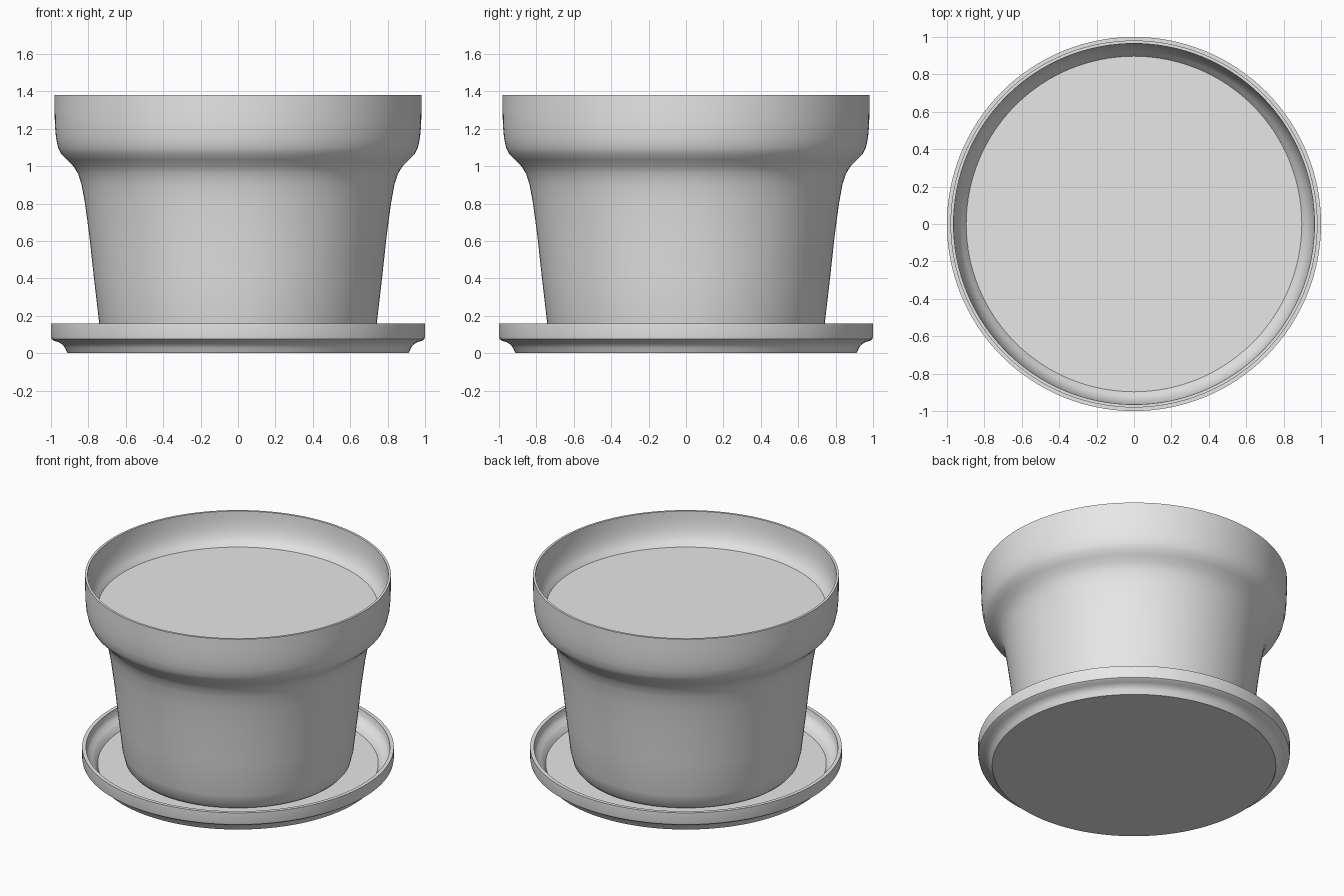
import bpy
import bmesh
from math import radians, tau

STEPS = 128

cube = bpy.data.objects.get("Cube")
if cube:
    bpy.data.objects.remove(cube, do_unlink=True)


def make_material(name, color):
    mat = bpy.data.materials.new(name)
    mat.use_nodes = True
    mat.diffuse_color = color
    mat.node_tree.nodes["Principled BSDF"].inputs["Base Color"].default_value = color
    return mat


def lathe(name, profile, mat):
    """Spin a (radius, height) profile around the z axis."""
    bm = bmesh.new()
    verts = [bm.verts.new((r, 0, z)) for r, z in profile]
    edges = [bm.edges.new(pair) for pair in zip(verts, verts[1:])]
    bmesh.ops.spin(bm, geom=verts + edges, cent=(0, 0, 0), axis=(0, 0, 1),
                   angle=tau, steps=STEPS)
    bmesh.ops.remove_doubles(bm, verts=bm.verts[:], dist=0.0005)
    bmesh.ops.recalc_face_normals(bm, faces=bm.faces[:])
    mesh = bpy.data.meshes.new(name)
    bm.to_mesh(mesh)
    bm.free()
    mesh.materials.append(mat)
    obj = bpy.data.objects.new(name, mesh)
    bpy.context.collection.objects.link(obj)
    bpy.ops.object.select_all(action="DESELECT")
    obj.select_set(True)
    bpy.context.view_layer.objects.active = obj
    bpy.ops.object.shade_smooth_by_angle(angle=radians(40))
    return obj


grey = make_material("plain grey", (0.8, 0.8, 0.8, 1))

# Saucer: flat base, flared foot, upright rim and shallow dish
saucer = [(0, 0), (0.91, 0), (0.918, 0.012), (0.925, 0.03), (0.94, 0.047),
          (0.96, 0.06), (0.985, 0.067), (0.997, 0.076), (1, 0.09), (1, 0.16),
          (0.975, 0.16), (0.97, 0.125), (0.958, 0.103), (0.935, 0.088),
          (0.915, 0.07), (0.9, 0.045), (0, 0.045)]
lathe("saucer", saucer, grey)

# Pot: rounded foot, tapered body, swelling collar, thin hollow wall
pot = [(0, 0.045), (0.66, 0.045), (0.7, 0.055), (0.722, 0.08), (0.742, 0.16),
       (0.77, 0.4), (0.795, 0.63), (0.818, 0.8), (0.836, 0.9), (0.855, 0.96),
       (0.88, 1.0), (0.915, 1.035), (0.945, 1.065), (0.962, 1.1),
       (0.973, 1.15), (0.979, 1.22), (0.981, 1.3), (0.981, 1.38),
       (0.965, 1.38), (0.963, 1.33), (0.956, 1.27), (0.942, 1.22),
       (0.92, 1.18), (0.895, 1.155), (0.85, 1.06), (0.8, 0.9), (0.7, 0.1),
       (0, 0.1)]
lathe("pot", pot, grey)

# Flat fill inside the collar
lathe("soil_surface", [(0, 1.157), (0.897, 1.157)], grey)

# Make sure the open fill disc faces upward
soil = bpy.data.objects["soil_surface"].data
if soil.polygons[0].normal.z < 0:
    soil.flip_normals()
